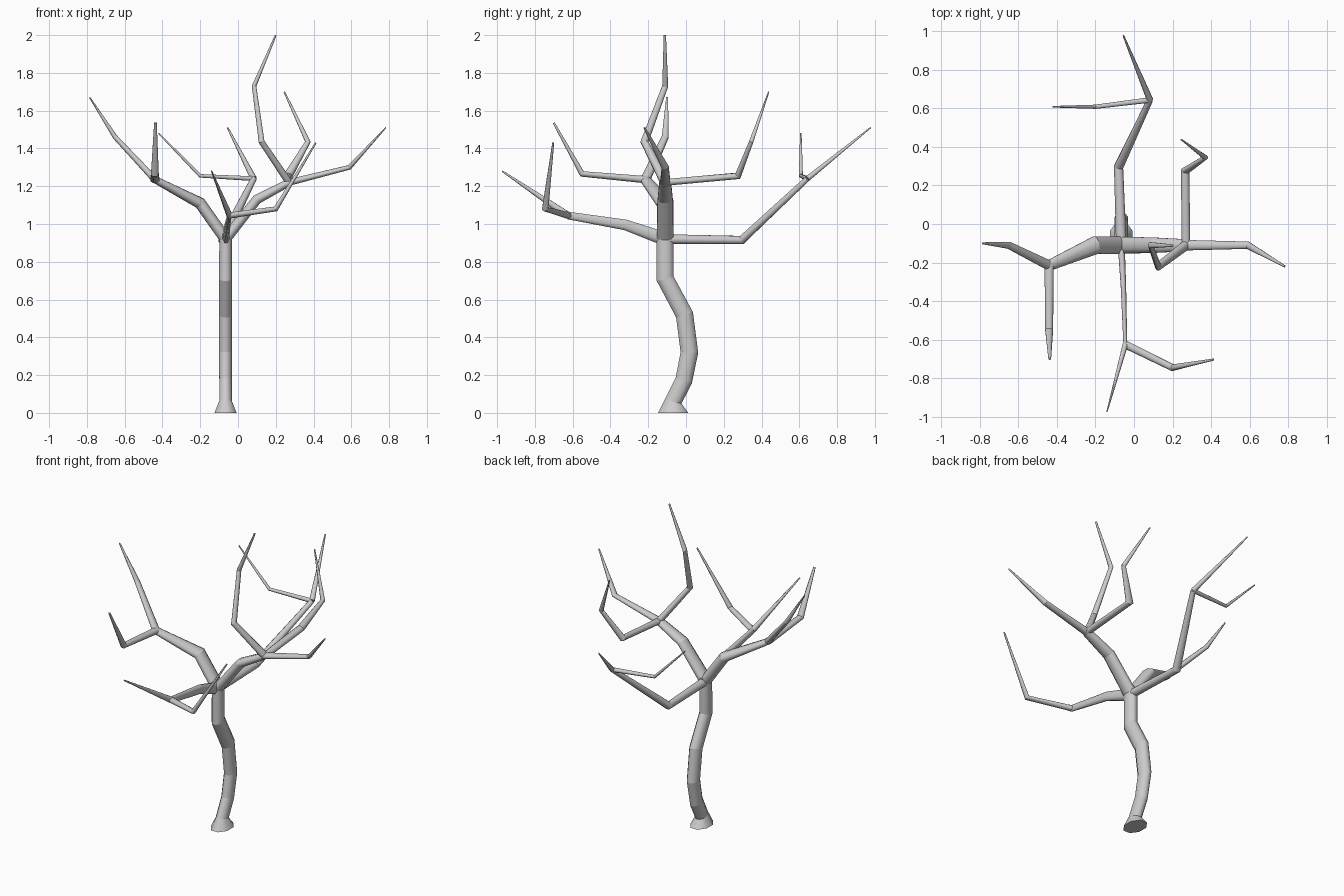
import bpy, bmesh, math
from mathutils import Vector

if "Cube" in bpy.data.objects:
    bpy.data.objects.remove(bpy.data.objects["Cube"])

bark = bpy.data.materials.new("grey bark")
bark.diffuse_color = (0.6, 0.6, 0.6, 1)
bark.use_nodes = True
bark.node_tree.nodes["Principled BSDF"].inputs["Base Color"].default_value = bark.diffuse_color

SIDES = 8
FLAT = 1 / math.cos(math.pi / SIDES)


def limb(name, points, wide, hint, ratio):
    """Eight-sided tapering tube; 'wide' is the half width along 'hint',
    'ratio' the thickness across it."""
    pts = [Vector(p) for p in points]
    hint = Vector(hint)
    bm = bmesh.new()
    rings = []
    for i, p in enumerate(pts):
        a = (p - pts[i - 1]).normalized() if i else Vector()
        b = (pts[i + 1] - p).normalized() if i < len(pts) - 1 else Vector()
        t = (a + b).normalized()
        u = (hint - t * hint.dot(t)).normalized()
        v = t.cross(u)
        mitre = FLAT / max(a.dot(t), b.dot(t))
        ring = []
        for k in range(SIDES):
            ang = 2 * math.pi * (k + 0.5) / SIDES
            ring.append(bm.verts.new(
                p + (v * ratio * math.cos(ang) + u * math.sin(ang))
                * wide[i] * mitre))
        rings.append(ring)
    for r, s in zip(rings, rings[1:]):
        for k in range(SIDES):
            n = (k + 1) % SIDES
            bm.faces.new((r[k], r[n], s[n], s[k])).smooth = True
    bm.faces.new(rings[0])
    bm.faces.new(rings[-1])
    # each straight length is round, with a crease at every bend
    for r in rings:
        for k in range(SIDES):
            bm.edges.get((r[k], r[(k + 1) % SIDES])).smooth = False
    bmesh.ops.recalc_face_normals(bm, faces=bm.faces)
    me = bpy.data.meshes.new(name)
    bm.to_mesh(me)
    bm.free()
    me.materials.append(bark)
    ob = bpy.data.objects.new(name, me)
    bpy.context.collection.objects.link(ob)


X, Y, Z = (1, 0, 0), (0, 1, 0), (0, 0, 1)
TOP = (-0.066, -0.11, 0.92)      # where the main branches meet
LEFT = (-0.44, -0.215, 1.235)    # forks
RIGHT = (0.27, -0.11, 1.22)
BACK = (0.083, 0.643, 1.24)
FRONT = (-0.045, -0.625, 1.045)

# trunk with flared foot
limb("trunk",
     [(-0.066, -0.068, 0), (-0.066, -0.068, 0.06), (-0.066, -0.012, 0.17),
      (-0.066, 0.018, 0.32), (-0.066, -0.008, 0.52), (-0.066, -0.11, 0.71),
      (-0.066, -0.11, 0.95)],
     [0.08, 0.044, 0.045, 0.046, 0.046, 0.045, 0.045], Y, 0.73)

# main branches
limb("left_branch", [TOP, (-0.2, -0.11, 1.11), LEFT],
     [0.045, 0.043, 0.027], Y, 0.68)
limb("right_branch", [TOP, (0.1, -0.11, 1.13), RIGHT],
     [0.044, 0.039, 0.031], Y, 0.65)
limb("back_branch", [TOP, (-0.08, 0.295, 0.915), BACK],
     [0.027, 0.022, 0.015], X, 0.95)
limb("front_branch", [TOP, (-0.055, -0.32, 0.995), FRONT],
     [0.036, 0.028, 0.02], Z, 0.5)

# twigs from the left fork
limb("left_outer_twig", [LEFT, (-0.65, -0.11, 1.46), (-0.785, -0.1, 1.67)],
     [0.025, 0.018, 0.005], Y, 0.7)
limb("left_front_twig", [LEFT, (-0.44, -0.55, 1.265), (-0.437, -0.7, 1.535)],
     [0.024, 0.018, 0.007], X, 0.8)

# twigs from the right fork
limb("tall_twig",
     [RIGHT, (0.125, -0.22, 1.435), (0.085, -0.11, 1.73), (0.2, -0.112, 2.0)],
     [0.025, 0.019, 0.015, 0.006], Y, 0.75)
limb("right_outer_twig", [RIGHT, (0.59, -0.11, 1.3), (0.782, -0.22, 1.51)],
     [0.027, 0.018, 0.005], Y, 0.65)
limb("right_back_twig",
     [RIGHT, (0.265, 0.275, 1.255), (0.37, 0.345, 1.435), (0.245, 0.438, 1.7)],
     [0.022, 0.019, 0.013, 0.004], X, 0.8)

# twigs from the back fork
limb("back_side_twig", [BACK, (-0.2, 0.608, 1.255), (-0.42, 0.608, 1.48)],
     [0.014, 0.010, 0.004], Y, 0.9)
limb("back_outer_twig", [BACK, (-0.055, 0.977, 1.51)],
     [0.016, 0.004], X, 0.9)

# twigs from the front fork
limb("front_side_twig", [FRONT, (0.2, -0.745, 1.08), (0.412, -0.703, 1.43)],
     [0.02, 0.015, 0.005], Y, 0.8)
limb("front_outer_twig", [FRONT, (-0.14, -0.973, 1.28)],
     [0.019, 0.004], Z, 0.75)
